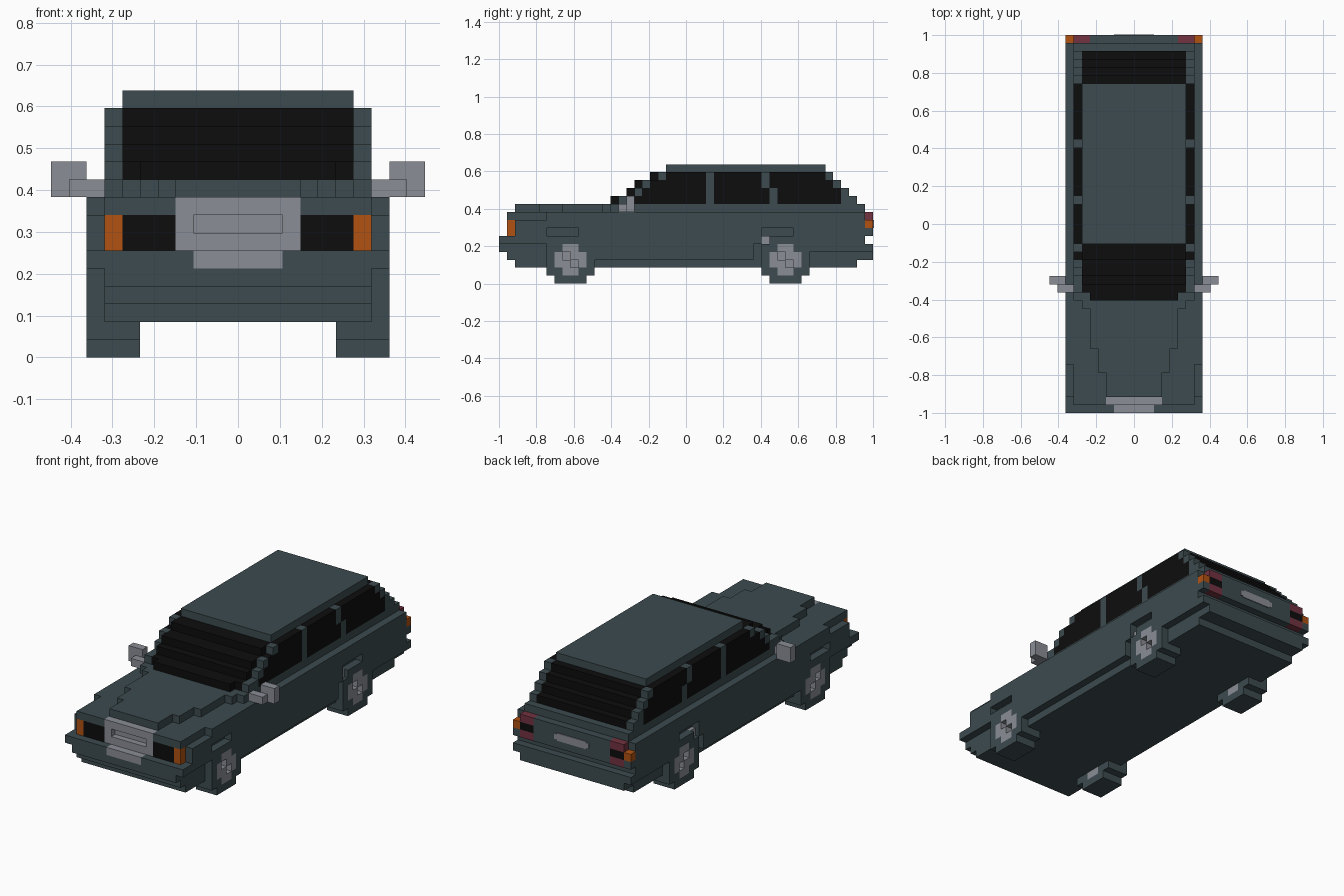
import bpy, bmesh
from mathutils import Matrix, Vector

cube = bpy.data.objects.get("Cube")
if cube:
    bpy.data.objects.remove(cube, do_unlink=True)

U = 2 / 47            # one block; x counts from the centre, y from the nose, z from the ground


def material(name, rgb):
    m = bpy.data.materials.new(name)
    m.use_nodes = True
    m.diffuse_color = (*rgb, 1)
    bsdf = m.node_tree.nodes["Principled BSDF"]
    bsdf.inputs["Base Color"].default_value = (*rgb, 1)
    bsdf.inputs["Roughness"].default_value = 0.7
    return m


PAINT = material("slate_paint", (0.046, 0.070, 0.078))
GLASS = material("black_glass", (0.004, 0.004, 0.004))
CHROME = material("grey_metal", (0.255, 0.270, 0.300))
AMBER = material("amber_lamp", (0.440, 0.085, 0.006))
RED = material("dark_red_lamp", (0.170, 0.032, 0.052))


def part(name, mat, boxes, mirror=False):
    """Object made of boxes (x0, x1, y0, y1, z0, z1) in block units."""
    bm = bmesh.new()
    for x0, x1, y0, y1, z0, z1 in boxes:
        centre = Vector(((x0 + x1) / 2, (y0 + y1) / 2 - 23.5, (z0 + z1) / 2)) * U
        size = Vector((x1 - x0, y1 - y0, z1 - z0)) * U
        bmesh.ops.create_cube(bm, size=1, matrix=Matrix.Translation(centre) @ Matrix.Diagonal((*size, 1)))
    me = bpy.data.meshes.new(name)
    bm.to_mesh(me)
    bm.free()
    me.materials.append(mat)
    ob = bpy.data.objects.new(name, me)
    bpy.context.collection.objects.link(ob)
    if mirror:
        ob.modifiers.new("Mirror", 'MIRROR')
    return ob


def wide(half, y0, y1, z0, z1):
    """Box centred on x = 0."""
    return (-half, half, y0, y1, z0, z1)


# Lower body, layer by layer
part("body_core", PAINT, [
    wide(7.5, 2, 45, 2, 3), wide(7.5, 1, 46, 3, 4), wide(7.5, 1, 46, 4, 5),
    wide(7.5, 1, 46, 5, 6), wide(7.5, 2, 46, 6, 9)])

# Outer side panels: runs along y for each height, leaving the arches open
side_rows = {
    3: [(12, 32)],
    4: [(12, 32), (39, 46)],
    5: [(1, 7), (11, 33), (38, 46)],
    6: [(2, 6), (10, 33), (37, 47)],
    7: [(2, 46)],
    8: [(6, 46)],
}
part("side_panels", PAINT,
     [(7.5, 8.5, a, b, z, z + 1) for z, runs in side_rows.items() for a, b in runs], True)

# Bumpers, tail panel and lamp brows
part("front_bumper", PAINT, [wide(7.5, 0, 1, 4, 5)])
part("front_bumper_ends", PAINT, [(2.5, 8.5, 0, 1, 5, 6)], True)
part("rear_bumper", PAINT, [wide(7.5, 46, 47, 3, 4), wide(8.5, 46, 47, 4, 5)])
part("tail_panel", PAINT, [wide(5.5, 46, 47, 6, 9)])
part("headlamp_brow", PAINT, [(3.5, 7.5, 1, 2, 8, 9)], True)

# Bonnet widening towards the screen, running into the beltline
part("bonnet_and_beltline", PAINT, [
    wide(3.5, 2, 5, 9, 10), wide(4.5, 5, 8, 9, 10), wide(5.5, 8, 13, 9, 10),
    wide(6.5, 13, 14, 9, 10), wide(7.5, 14, 46, 9, 10)])

# Nose fittings
part("grille", CHROME, [
    wide(3.5, 1, 2, 6, 7), wide(3.5, 1, 2, 8, 9), wide(2.5, 1.8, 2, 7, 8),
    (2.5, 3.5, 1, 2, 7, 8), (-3.5, -2.5, 1, 2, 7, 8)])
part("front_plate", CHROME, [wide(2.5, 0, 1, 5, 6)])
part("headlamp", GLASS, [(3.5, 6.5, 1, 2, 6, 8)], True)
part("front_indicator", AMBER, [(6.5, 7.5, 1, 2, 6, 8)], True)

# Tail fittings
part("tail_lamp", RED, [(5.5, 7.5, 46, 47, 8, 9), (5.5, 7.5, 46, 47, 6, 7)], True)
part("tail_lamp_band", GLASS, [(5.5, 7.5, 46, 47, 7, 8)], True)
part("rear_indicator", AMBER, [(7.5, 8.5, 46, 47, 7, 8)], True)
part("rear_plate", CHROME, [wide(2.5, 47, 47.1, 7.15, 7.85), wide(2.1, 47, 47.1, 7, 8)])

# Cabin layers: (z, glass start, pillar start, window start, window end, cabin end, rear post)
cabin = [
    (10, 14, 15, 17, 43, 45, 34),
    (11, 16, 17, 18, 43, 44, 34),
    (12, 17, 18, 19, 42, 43, 33),
    (13, 19, 20, 21, 41, 42, 33),
]
screens, windows, pillars = [], [], []
for z, g, p, w0, w1, e, post in cabin:
    screens.append(wide(5.5 if z == 10 else 6.5, g, g + 1, z, z + 1))
    screens.append(wide(6.5, g + 1, e, z, z + 1))
    for a, b in ((w0, 26), (27, post), (post + 1, w1)):
        windows.append((6.5, 7.5, a, b, z, z + 1))
    for a, b in ((p, w0), (26, 27), (post, post + 1), (w1, e)):
        pillars.append((6.5, 7.5, a, b, z, z + 1))
part("front_and_rear_screens", GLASS, screens)
part("side_windows", GLASS, windows, True)
part("window_pillars", PAINT, pillars, True)
part("roof", PAINT, [wide(6.5, 21, 41, 14, 15)])

# Door mirrors
part("door_mirror", CHROME, [(7.5, 9.5, 15, 16, 9, 10), (8.5, 10.5, 16, 17, 9, 11)], True)
part("fuel_flap", CHROME, [(7.5, 8, 33, 34, 5, 6)], True)

# Wheels: blocky tyre ring around a hub with two sunken blocks
for name, y in (("front", 9), ("rear", 36)):
    tyre = [(5.5, 8.5, y - 2, y + 2, z, z + 1) for z in (0, 5)]
    for z, inner in ((1, 1), (2, 2), (3, 2), (4, 1)):
        tyre += [(5.5, 8.5, y - 3, y - inner, z, z + 1), (5.5, 8.5, y + inner, y + 3, z, z + 1)]
    part(name + "_tyre", PAINT, tyre, True)
    runs = [(-1, 1, 1), (-2, 0, 2), (1, 2, 2), (-2, -1, 3), (0, 2, 3), (-1, 1, 4)]
    hub = [(7.6, 8.5, y + a, y + b, z, z + 1) for a, b, z in runs]
    hub += [(5.5, 7.6, y - 1, y + 1, 1, 5), (5.5, 7.6, y - 2, y + 2, 2, 4)]
    part(name + "_hub", CHROME, hub, True)
